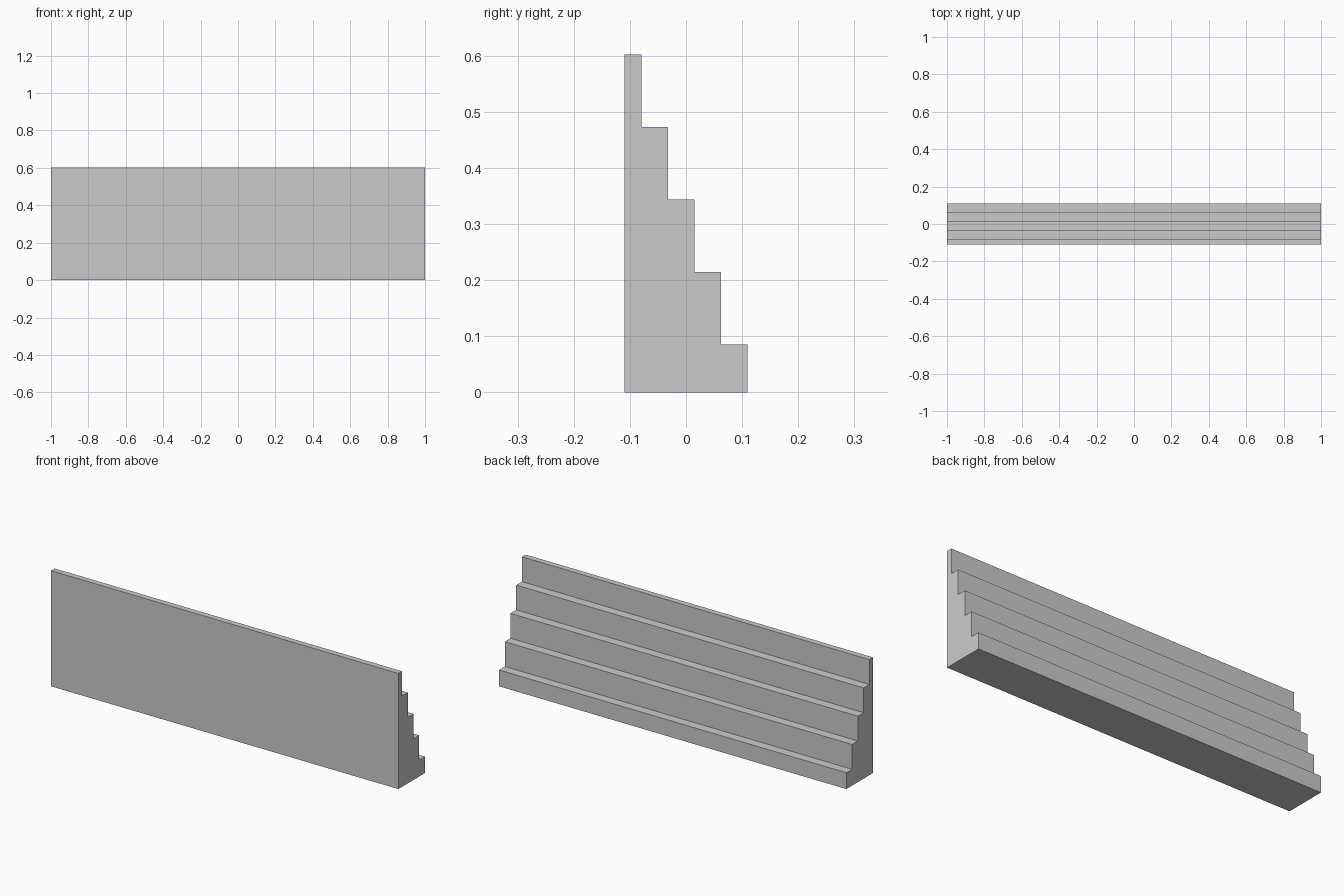
import bpy
import bmesh
from mathutils import Vector

if "Cube" in bpy.data.objects:
    bpy.data.objects.remove(bpy.data.objects["Cube"])

LENGTH = 2.0
STEPS = 5
BACK, FRONT = -0.1095, 0.1095   # flat wall side and lowest step side (y)
RUN, RISE = 0.0472, 0.1292      # tread depth and riser height
FIRST_RISE = 0.085              # the lowest step is shorter

# Stepped side profile in (y, z)
profile = [(BACK, 0.0), (FRONT, 0.0)]
for i in range(STEPS):
    z = FIRST_RISE + i * RISE
    y_outer = FRONT - i * RUN
    y_inner = BACK if i == STEPS - 1 else y_outer - RUN
    profile += [(y_outer, z), (y_inner, z)]

# Extrude the profile along the full length
bm = bmesh.new()
end = bm.faces.new([bm.verts.new((-LENGTH / 2, y, z)) for y, z in profile])
result = bmesh.ops.extrude_face_region(bm, geom=[end], use_keep_orig=True)
moved = [g for g in result["geom"] if isinstance(g, bmesh.types.BMVert)]
bmesh.ops.translate(bm, verts=moved, vec=Vector((LENGTH, 0, 0)))
bmesh.ops.recalc_face_normals(bm, faces=bm.faces)

mesh = bpy.data.meshes.new("stepped_block")
bm.to_mesh(mesh)
bm.free()
block = bpy.data.objects.new("stepped_block", mesh)
bpy.context.collection.objects.link(block)
